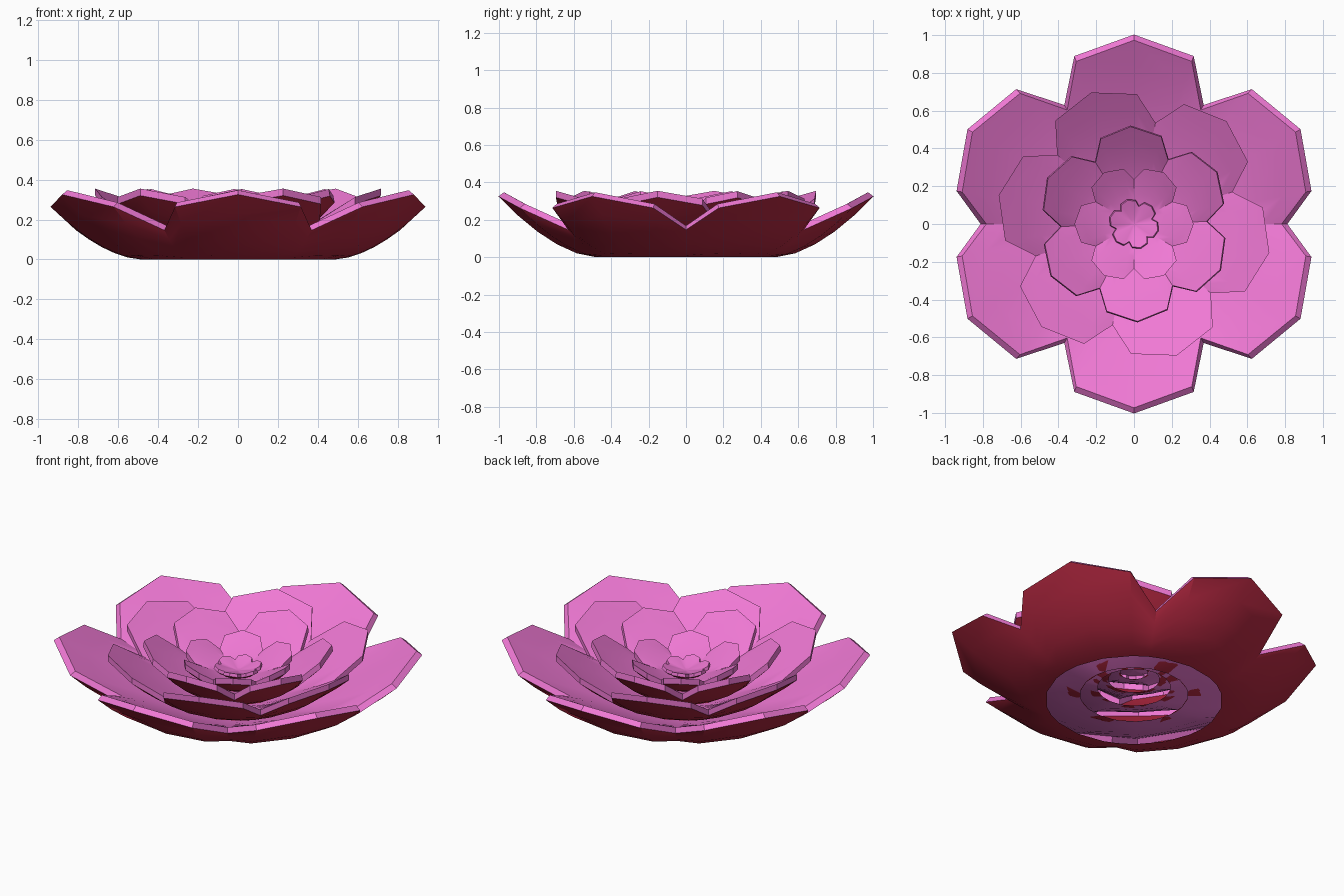
import bpy, bmesh
from math import sin, cos, radians

if "Cube" in bpy.data.objects:
    bpy.data.objects.remove(bpy.data.objects["Cube"])


def material(name, rgb):
    m = bpy.data.materials.new(name)
    m.diffuse_color = (*rgb, 1)
    m.use_nodes = True
    m.node_tree.nodes["Principled BSDF"].inputs["Base Color"].default_value = m.diffuse_color
    return m


PINK = material("petal_pink", (0.87, 0.19, 0.66))
RED = material("petal_red", (0.48, 0.022, 0.055))
STEPS = 5


def petal_bowl(name, size, turn, base, tip_z, thick, inset, following):
    """Six-petalled shell, red outside and pink inside, open underneath.
    base and following are (radius, height) of this ring's and the next ring's foot."""
    bm = bmesh.new()
    outermost = size == 1
    r0, z0 = base
    r1, z1 = following
    power = 1.7 if outermost else 1.5
    outer, inner = [], []
    for k in range(24):
        petal, part = divmod(k, 4)
        # columns of a petal: notch, shoulder, tip, shoulder
        r_end = [0.75, 0.942, 1.003, 0.942][part]
        if outermost and part == 0:
            r_end = 0.80 if petal % 3 == 0 else 0.727
        r_end *= size
        a = radians(30 + 60 * petal + [-30, -19.3, 0, 19.3][part] + turn)
        frac = ((r_end - r0) / (size * 1.003 - r0)) ** power
        rise = (tip_z - z0) * (max(frac, 0.45) if part == 0 else frac)
        stretch = 1.015 if outermost else 1

        def vert(r, z):
            return bm.verts.new((r * cos(a) * stretch, r * sin(a), z))

        r_lip, z_lip = r_end - inset, z0 + rise + thick
        o, n = [], []
        for i in range(STEPS + 1):
            t = i / STEPS
            o.append(vert(r0 + (r_end - r0) * t, z0 + rise * t ** power))
            if i or r1:
                n.append(vert(r1 + (r_lip - r1) * t, z1 + (z_lip - z1) * t ** 1.3))
        outer.append(o)
        inner.append(n)
    if not r1:
        centre = bm.verts.new((0, 0, z1))

    def face(vs, mat):
        bm.faces.new(vs).material_index = mat

    for k in range(24):
        o, p = outer[k], outer[(k + 1) % 24]
        n, m = inner[k], inner[(k + 1) % 24]
        for i in range(STEPS):
            face((o[i], p[i], p[i + 1], o[i + 1]), 1)
        for i in range(len(n) - 1):
            face((n[i], n[i + 1], m[i + 1], m[i]), 0)
        face((o[-1], p[-1], m[-1], n[-1]), 0)  # petal lip
        if not r1:
            face((centre, n[0], m[0]), 0)
    me = bpy.data.meshes.new(name)
    bm.to_mesh(me)
    bm.free()
    me.materials.append(PINK)
    me.materials.append(RED)
    ob = bpy.data.objects.new(name, me)
    bpy.context.collection.objects.link(ob)
    bpy.ops.object.select_all(action='DESELECT')
    ob.select_set(True)
    bpy.context.view_layer.objects.active = ob
    bpy.ops.object.shade_smooth_by_angle(angle=radians(30))


# Nested rings, outermost first: size, turn, tip height, lip height, lip inset
feet = [(0.48, 0.0), (0.295, 0.035), (0.20, 0.08), (0.14, 0.13), (0.075, 0.175), (0, 0.19)]
rings = [("outer_petals", 1.0, 0, 0.325, 0.022, 0.03),
         ("second_petals", 0.73, 18, 0.32, 0.035, 0),
         ("third_petals", 0.52, 2, 0.318, 0.035, 0.006),
         ("fourth_petals", 0.315, -30, 0.25, 0.035, 0),
         ("centre_petals", 0.135, 15, 0.21, 0.018, 0.006)]
for i, (name, size, turn, tip_z, thick, inset) in enumerate(rings):
    petal_bowl(name, size, turn, feet[i], tip_z, thick, inset, feet[i + 1])
